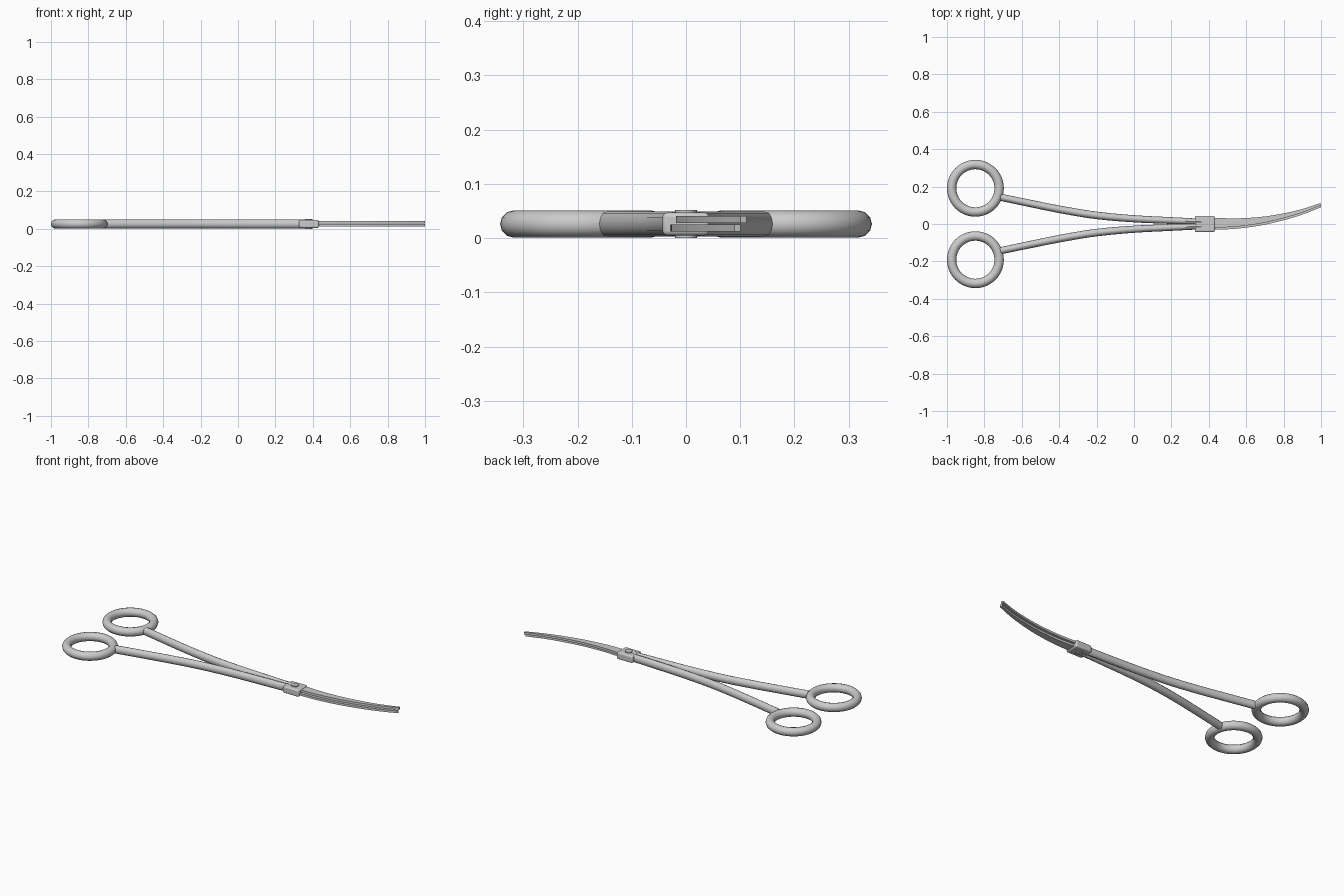
import bpy, bmesh, math
from mathutils import Vector

if "Cube" in bpy.data.objects:
    bpy.data.objects.remove(bpy.data.objects["Cube"])

ZC = 0.026  # mid-height of the instrument


def finish(obj, angle=35):
    bpy.ops.object.select_all(action='DESELECT')
    bpy.context.view_layer.objects.active = obj
    obj.select_set(True)
    bpy.ops.object.shade_smooth_by_angle(angle=math.radians(angle))


def smooth_path(pts, steps=6):
    """Catmull-Rom through stations of (x, y, half width)."""
    p = [Vector(q) for q in pts]
    p = [2 * p[0] - p[1]] + p + [2 * p[-1] - p[-2]]
    out = []
    for a, b, c, d in zip(p, p[1:], p[2:], p[3:]):
        for i in range(steps):
            t = i / steps
            out.append(0.5 * (2 * b + (c - a) * t + (2 * a - 5 * b + 4 * c - d) * t * t
                              + (3 * b - a - 3 * c + d) * t ** 3))
    return out + [p[-2]]


def sweep(name, stations, section, half_h, z, angle=35):
    """Sweep a unit section along a flat path with varying width."""
    path = smooth_path(stations)
    bm = bmesh.new()
    rings = []
    for i, s in enumerate(path):
        d = path[min(i + 1, len(path) - 1)] - path[max(i - 1, 0)]
        n = Vector((-d.y, d.x)).normalized()
        rings.append([bm.verts.new((s.x + n.x * u * s.z, s.y + n.y * u * s.z, z + v * half_h))
                      for u, v in section])
    k = len(section)
    for a, b in zip(rings, rings[1:]):
        for j in range(k):
            bm.faces.new((a[j], a[(j + 1) % k], b[(j + 1) % k], b[j]))
    bm.faces.new(rings[0])
    bm.faces.new(rings[-1])
    bmesh.ops.recalc_face_normals(bm, faces=bm.faces)
    me = bpy.data.meshes.new(name)
    bm.to_mesh(me)
    bm.free()
    obj = bpy.data.objects.new(name, me)
    bpy.context.collection.objects.link(obj)
    finish(obj, angle)


oval = [(math.cos(i * math.tau / 12), math.sin(i * math.tau / 12)) for i in range(12)]
rect = [(-1, -1), (1, -1), (1, 1), (-1, 1)]

for side, label in ((1, "left"), (-1, "right")):
    # Finger rings
    bpy.ops.mesh.primitive_torus_add(location=(-0.848, side * 0.191, ZC), major_radius=0.127,
                                     minor_radius=0.025, major_segments=48, minor_segments=12)
    bpy.context.object.name = "finger_ring_" + label
    finish(bpy.context.object, 40)

    # Curved shanks from ring to joint
    shank = [(-0.713, 0.143, 0.019), (-0.56, 0.111, 0.0195), (-0.38, 0.075, 0.02),
             (-0.2, 0.046, 0.02), (0.0, 0.028, 0.019), (0.2, 0.0185, 0.018), (0.36, 0.012, 0.016)]
    sweep("shank_" + label, [(x, side * y, w) for x, y, w in shank], oval, 0.0235, ZC, 40)

# Curved jaws, one above the other
jaw = [(0.39, 0.009, 0.026), (0.45, 0.007, 0.0255), (0.55, 0.008, 0.022),
       (0.68, 0.021, 0.017), (0.8, 0.044, 0.0125), (0.9, 0.071, 0.009), (0.998, 0.106, 0.006)]
sweep("upper_jaw", jaw, rect, 0.0065, ZC + 0.0085)
sweep("lower_jaw", [(x, y - 0.011, w) for x, y, w in jaw], rect, 0.0065, ZC - 0.0075)

# Box joint with softened edges
bpy.ops.mesh.primitive_cube_add(size=1, location=(0.379, 0.0, ZC))
box = bpy.context.object
box.name = "box_joint"
box.scale = (0.106, 0.086, 0.042)
bpy.ops.object.transform_apply(location=False, rotation=False, scale=True)
bev = box.modifiers.new("soft_edges", 'BEVEL')
bev.width = 0.008
bev.segments = 3
finish(box)

# Pivot rivet
bpy.ops.mesh.primitive_cylinder_add(vertices=24, radius=0.02, depth=0.052, location=(0.379, 0, ZC))
bpy.context.object.name = "pivot_rivet"
finish(bpy.context.object)
